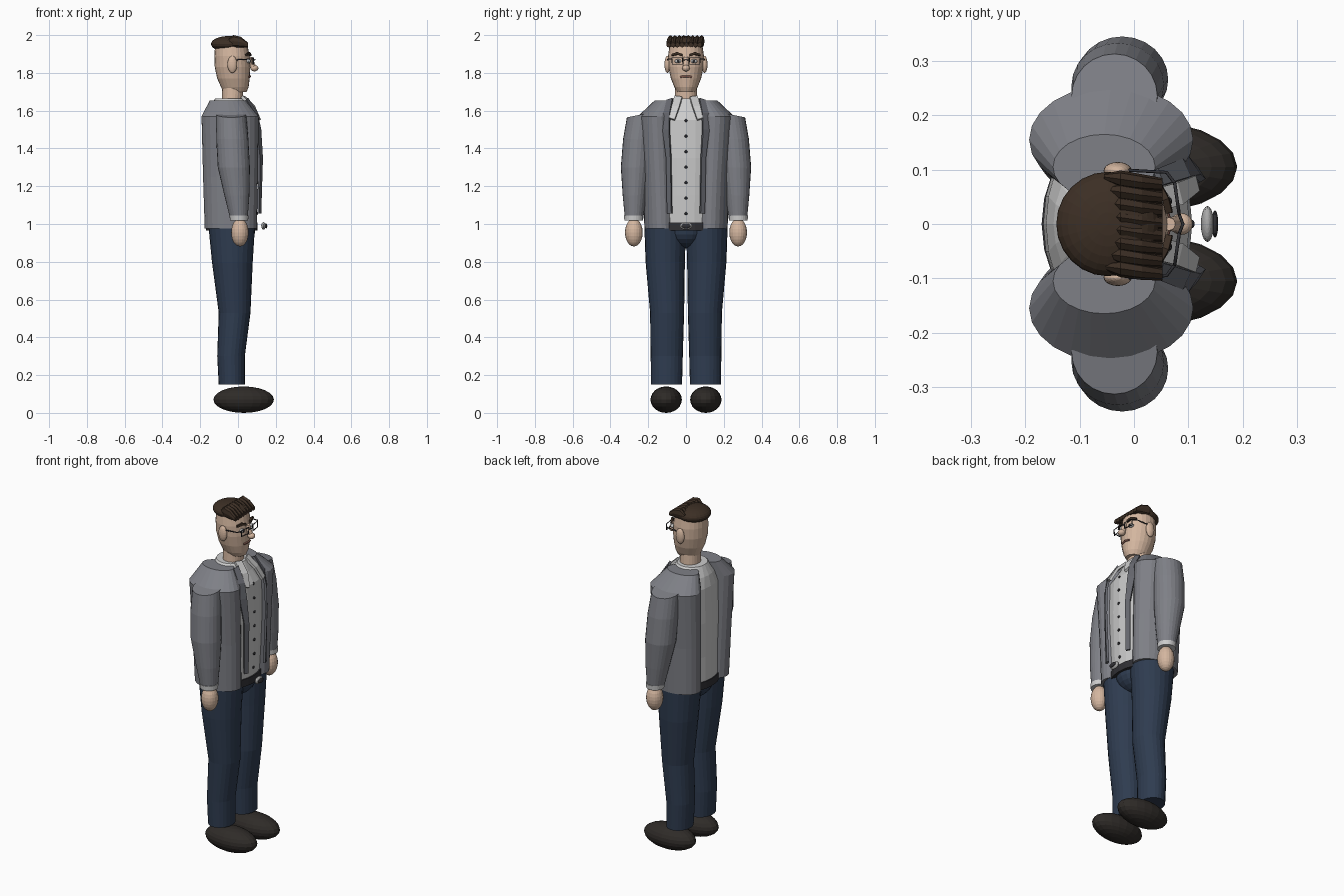
import bpy, bmesh, math
from mathutils import Vector

if "Cube" in bpy.data.objects:
    bpy.data.objects.remove(bpy.data.objects["Cube"])


def mat(name, r, g, b):
    m = bpy.data.materials.new(name)
    m.diffuse_color = (r, g, b, 1)
    m.use_nodes = True
    m.node_tree.nodes["Principled BSDF"].inputs["Base Color"].default_value = m.diffuse_color
    return m


SKIN = mat("skin", .66, .47, .35)
HAIR = mat("dark_brown", .045, .028, .018)
SHIRT = mat("off_white", .58, .58, .56)
JACKET = mat("jacket_grey", .21, .215, .24)
LAPEL = mat("lapel_grey", .13, .135, .155)
NAVY = mat("navy", .028, .045, .08)
SHOE = mat("shoe_black", .028, .024, .021)
DARK = mat("charcoal", .03, .03, .035)
MOUTH = mat("lip", .2, .09, .07)
METAL = mat("metal", .4, .4, .4)


def finish(bm, name, material):
    bmesh.ops.recalc_face_normals(bm, faces=bm.faces)
    me = bpy.data.meshes.new(name)
    bm.to_mesh(me)
    bm.free()
    ob = bpy.data.objects.new(name, me)
    bpy.context.collection.objects.link(ob)
    me.materials.append(material)
    return ob


def loft(name, sections, material, s=1, n=24, tilt=0):
    """Elliptic rings (x, y, z, rx, ry) joined into a capped body; tilt slopes the first ring."""
    bm = bmesh.new()
    rings = []
    for i, (x, y, z, rx, ry) in enumerate(sections):
        ring = []
        for k in range(n):
            a = 2 * math.pi * k / n
            dy = ry * math.sin(a)
            dz = -tilt * dy if i == 0 else 0
            ring.append(bm.verts.new((x + rx * math.cos(a), s * (y + dy), z + dz)))
        rings.append(ring)
    for a, b in zip(rings, rings[1:]):
        for k in range(n):
            bm.faces.new((a[k], a[(k + 1) % n], b[(k + 1) % n], b[k]))
    bm.faces.new(rings[0])
    bm.faces.new(rings[-1])
    return finish(bm, name, material)


def ball(name, c, r, material, u=20, v=12):
    bm = bmesh.new()
    bmesh.ops.create_uvsphere(bm, u_segments=u, v_segments=v, radius=1)
    bmesh.ops.scale(bm, vec=r, verts=bm.verts)
    bmesh.ops.translate(bm, vec=c, verts=bm.verts)
    return finish(bm, name, material)


def strip(name, pairs, material, s, t):
    """Ribbon through pairs of points, thickened."""
    bm = bmesh.new()
    rows = [[bm.verts.new((x, s * y, z)) for x, y, z in p] for p in pairs]
    for a, b in zip(rows, rows[1:]):
        bm.faces.new((a[0], a[1], b[1], b[0]))
    ob = finish(bm, name, material)
    m = ob.modifiers.new("thickness", "SOLIDIFY")
    m.thickness = t
    m.offset = 0


def tube(name, pts, r, material, cyclic=False):
    cu = bpy.data.curves.new(name, "CURVE")
    cu.dimensions = "3D"
    cu.bevel_depth = r
    cu.bevel_resolution = 1
    cu.use_fill_caps = True
    sp = cu.splines.new("POLY")
    sp.points.add(len(pts) - 1)
    for p, c in zip(sp.points, pts):
        p.co = (*c, 1)
    sp.use_cyclic_u = cyclic
    cu.materials.append(material)
    bpy.context.collection.objects.link(bpy.data.objects.new(name, cu))


# trunk
loft("shirt", [(-.035, 0, .97, .13, .175), (-.03, 0, 1.15, .133, .18), (-.03, 0, 1.35, .137, .195),
               (-.03, 0, 1.55, .132, .195), (-.04, 0, 1.61, .108, .14), (-.04, 0, 1.665, .082, .085)], SHIRT)
loft("belt", [(-.033, 0, .965, .137, .18), (-.033, 0, 1.008, .137, .18)], DARK)
ball("belt_buckle", (.135, 0, .99), (.012, .033, .02), METAL)
ball("buckle_centre", (.149, 0, .99), (.006, .025, .013), DARK)
ball("pelvis", (-.03, 0, .97), (.122, .12, .1), NAVY)
for i in range(7):
    z = 1.547 - i * .082
    ball("shirt_button", (.106 - (.006 if i in (0, 6) else 0), 0, z), (.006, .008, .008), DARK, 10, 6)

for s in (1, -1):
    # legs and shoes
    loft("trouser_leg", [(-.033, .11, .975, .122, .11), (-.03, .11, .8, .108, .104),
                         (-.018, .1, .53, .084, .09), (-.037, .102, .3, .073, .085),
                         (-.033, .103, .15, .069, .082)], NAVY, s)
    ball("shoe", (.03, s * .105, .07), (.16, .083, .07), SHOE)
    # jacket side, sleeve, cuff, hand
    loft("jacket_side", [(-.038, .13, .975, .138, .09), (-.04, .14, 1.25, .145, .09),
                         (-.042, .155, 1.57, .151, .1), (-.055, .105, 1.655, .094, .06)], JACKET, s)
    loft("sleeve", [(-.036, .235, 1.58, .079, .078), (-.03, .255, 1.45, .085, .078),
                    (-.022, .266, 1.3, .085, .079), (-.006, .272, 1.15, .066, .063),
                    (.005, .275, 1.025, .046, .048)], JACKET, s, tilt=.2)
    loft("cuff", [(.005, .277, 1.045, .05, .051), (.006, .277, 1.018, .048, .049)], SHIRT, s)
    ball("hand", (.01, s * .276, .955), (.046, .047, .074), SKIN)
    # collar and lapel
    strip("collar", [((.035, .02, 1.67), (.02, .06, 1.675)), ((.085, .035, 1.62), (.075, .075, 1.62)),
                     ((.115, .06, 1.55), (.108, .088, 1.56))], SHIRT, s, .014)
    strip("lapel", [((.05, .07, 1.665), (.04, .1, 1.655)), ((.1, .085, 1.585), (.085, .118, 1.585)),
                    ((.118, .088, 1.5), (.095, .122, 1.5)), ((.127, .08, 1.35), (.112, .103, 1.35)),
                    ((.118, .075, 1.055), (.108, .098, 1.055))], LAPEL, s, .012)

# neck and head
loft("neck", [(-.03, 0, 1.64, .056, .062), (-.028, 0, 1.73, .055, .056)], SKIN)
loft("head", [(-.016, 0, 1.7, .062, .048), (-.017, 0, 1.725, .073, .062), (-.024, 0, 1.77, .086, .08),
              (-.029, 0, 1.83, .094, .093), (-.032, 0, 1.89, .093, .095), (-.035, 0, 1.94, .087, .088),
              (-.04, 0, 1.97, .06, .06)], SKIN)
loft("nose_bridge", [(.064, 0, 1.885, .012, .012), (.082, 0, 1.825, .016, .016)], SKIN, n=12)
ball("nose_tip", (.087, 0, 1.825), (.021, .02, .017), SKIN)
tube("mouth", [(.057, -.03, 1.779), (.064, 0, 1.782), (.057, .03, 1.779)], .006, MOUTH)

for s in (1, -1):
    ball("ear", (-.03, s * .098, 1.845), (.026, .016, .045), SKIN)
    ball("eye", (.055, s * .042, 1.862), (.012, .018, .011), SHIRT, 12, 8)
    ball("pupil", (.066, s * .042, 1.862), (.004, .007, .007), DARK, 10, 6)
    strip("eyebrow", [((.066, .02, 1.888), (.064, .02, 1.9)), ((.06, .045, 1.896), (.058, .045, 1.91)),
                      ((.045, .073, 1.89), (.043, .073, 1.9))], HAIR, s, .012)
    # spectacles
    rim = [(.083, .018, 1.88), (.075, .075, 1.88), (.075, .073, 1.845), (.083, .02, 1.845)]
    tube("glasses_rim", [(x, s * y, z) for x, y, z in rim], .003, DARK, True)
    tube("glasses_temple", [(.075, s * .075, 1.875), (.06, s * .095, 1.873), (-.03, s * .1, 1.868)], .003, DARK)
tube("glasses_bridge", [(.083, -.018, 1.868), (.09, 0, 1.87), (.083, .018, 1.868)], .003, DARK)

# hair: cap with a swept row of locks
ball("hair_cap", (-.048, 0, 1.953), (.095, .096, .042), HAIR, 24, 14)
for i in range(8):
    y = -.092 + i * .0235
    bm = bmesh.new()
    rings = []
    for x, dy, z, ry, rz in ((-.055, .014, 1.965, .006, .01), (-.025, .01, 1.968, .016, .032),
                             (.015, .004, 1.963, .015, .028), (.052, 0, 1.948, .012, .013)):
        rings.append([bm.verts.new((x, y + dy + ry * math.cos(k * math.pi / 4),
                                    z + rz * math.sin(k * math.pi / 4))) for k in range(8)])
    for a, b in zip(rings, rings[1:]):
        for k in range(8):
            bm.faces.new((a[k], a[(k + 1) % 8], b[(k + 1) % 8], b[k]))
    bm.faces.new(rings[0])
    bm.faces.new(rings[-1])
    finish(bm, "hair_lock", HAIR)
